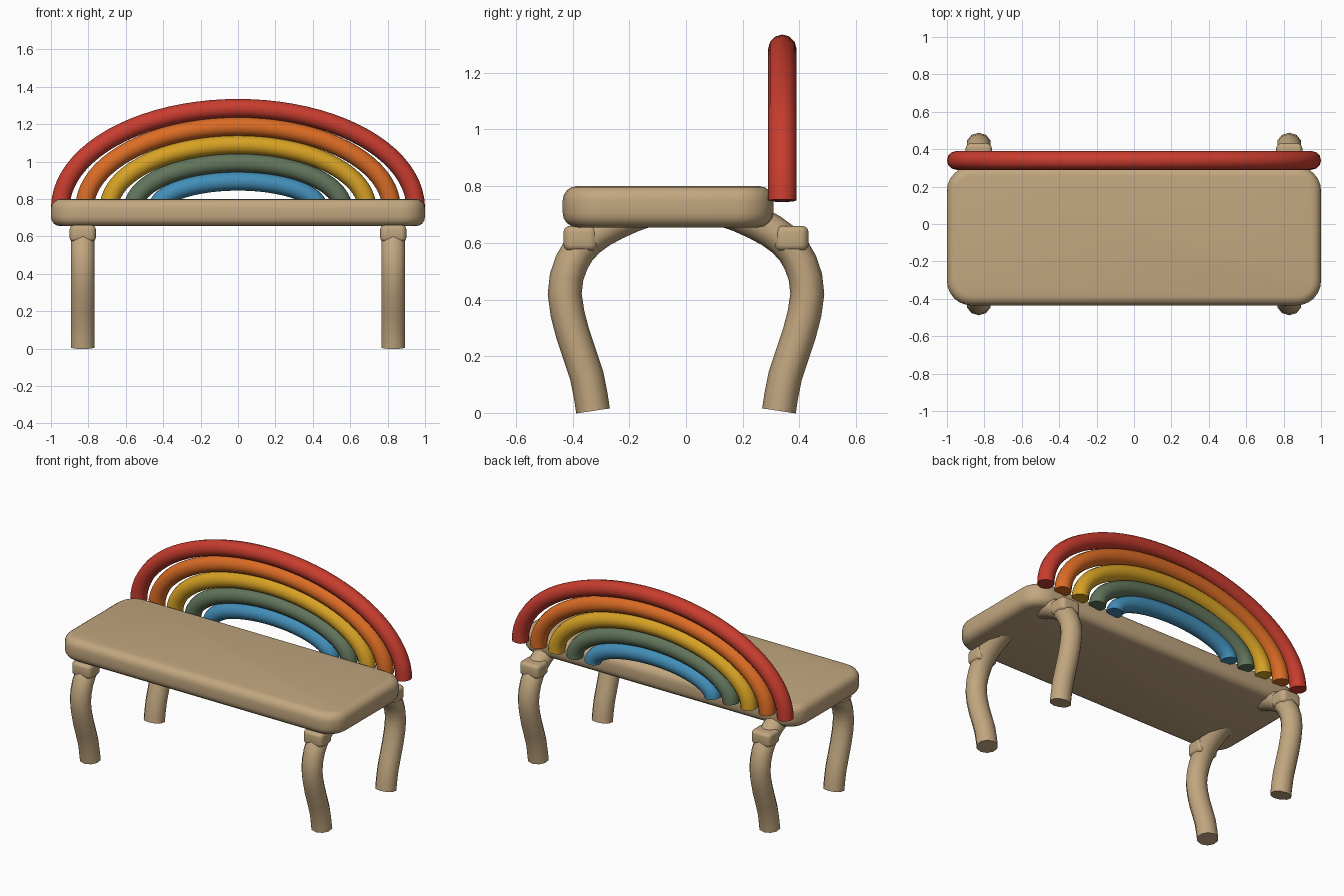
import bpy, bmesh, math
from mathutils import Vector

cube = bpy.data.objects.get("Cube")
if cube:
    bpy.data.objects.remove(cube, do_unlink=True)


def material(name, rgb):
    m = bpy.data.materials.new(name)
    m.use_nodes = True
    m.diffuse_color = (*rgb, 1)
    m.node_tree.nodes["Principled BSDF"].inputs["Base Color"].default_value = (*rgb, 1)
    return m


def finish(name, bm, mat):
    bmesh.ops.recalc_face_normals(bm, faces=bm.faces)
    mesh = bpy.data.meshes.new(name)
    bm.to_mesh(mesh)
    bm.free()
    mesh.materials.append(mat)
    ob = bpy.data.objects.new(name, mesh)
    bpy.context.collection.objects.link(ob)
    bpy.ops.object.select_all(action='DESELECT')
    ob.select_set(True)
    bpy.context.view_layer.objects.active = ob
    bpy.ops.object.shade_smooth_by_angle(angle=math.radians(40))
    return ob


def rounded_box(name, low, high, corner, rim, mat):
    """Box with rounded upright corners, then a rounded rim."""
    low, high = Vector(low), Vector(high)
    bm = bmesh.new()
    bmesh.ops.create_cube(bm, size=1)
    for v in bm.verts:
        v.co = (low + high) / 2 + v.co * (high - low)
    upright = [e for e in bm.edges if abs(e.verts[0].co.z - e.verts[1].co.z) > 0.01]
    bmesh.ops.bevel(bm, geom=upright, offset=corner, segments=6, profile=0.5, affect='EDGES')
    rims = [e for e in bm.edges if e.calc_face_angle(0) > 1]
    bmesh.ops.bevel(bm, geom=rims, offset=rim, segments=4, profile=0.5, affect='EDGES')
    return finish(name, bm, mat)


def tube(name, path, side, in_plane, across, sides, mat):
    """Sweep an elliptical section along a flat path; side is the plane's normal."""
    bm = bmesh.new()
    rings = []
    for i, p in enumerate(path):
        tangent = (path[min(i + 1, len(path) - 1)] - path[max(i - 1, 0)]).normalized()
        normal = tangent.cross(side)
        ring = []
        for k in range(sides):
            a = math.tau * k / sides
            ring.append(bm.verts.new(p + normal * in_plane * math.cos(a) + side * across * math.sin(a)))
        rings.append(ring)
    for r, s in zip(rings, rings[1:]):
        for k in range(sides):
            n = (k + 1) % sides
            bm.faces.new((r[k], r[n], s[n], s[k]))
    bm.faces.new(rings[0])
    bm.faces.new(rings[-1])
    return finish(name, bm, mat)


def smooth_path(pts, steps):
    """Catmull-Rom curve through the points."""
    out = []
    for i in range(len(pts) - 1):
        a, b, c, d = (pts[min(max(i + j, 0), len(pts) - 1)] for j in (-1, 0, 1, 2))
        for s in range(steps):
            t = s / steps
            out.append(0.5 * (2 * b + (c - a) * t + (2 * a - 5 * b + 4 * c - d) * t ** 2
                              + (3 * b - a - 3 * c + d) * t ** 3))
    return out + [pts[-1]]


wood = material("light wood", (0.54, 0.385, 0.215))

# Seat
rounded_box("seat", (-1, -0.435, 0.655), (1, 0.308, 0.8), 0.13, 0.05, wood)

# Curved leg arches, each running from front foot to back foot beneath the seat
half = [(0.328, 0.007), (0.35, 0.13), (0.4, 0.28), (0.428, 0.42), (0.404, 0.53),
        (0.345, 0.61), (0.25, 0.67), (0.125, 0.72)]
profile = half + [(0, 0.741)] + [(-y, z) for y, z in reversed(half)]
for label, x in (("left", 0.83), ("right", -0.83)):
    path = smooth_path([Vector((x, y, z)) for y, z in profile], 2)
    tube(label + "_leg_arch", path, Vector((1, 0, 0)), 0.06, 0.066, 10, wood)
    # Rounded blocks where the legs meet the seat
    for end, y in (("front", -0.372), ("back", 0.372)):
        rounded_box(f"{end}_{label}_leg_block", (x - 0.07, y - 0.06, 0.572),
                    (x + 0.07, y + 0.06, 0.66), 0.03, 0.022, wood)

# Backrest: five nested half-ellipse tubes
bands = [("red", (0.58, 0.046, 0.028)), ("orange", (0.71, 0.15, 0.018)),
         ("yellow", (0.68, 0.36, 0.018)), ("green", (0.12, 0.175, 0.105)),
         ("blue", (0.055, 0.27, 0.48))]
for i, (colour, rgb) in enumerate(bands):
    wide, tall = 0.95 - 0.13 * i, 0.535 - 0.0975 * i
    arc = [Vector((wide * math.cos(math.pi * t / 40), 0.34, 0.75 + tall * math.sin(math.pi * t / 40)))
           for t in range(41)]
    tube(colour + "_back_arch", arc, Vector((0, 1, 0)), 0.05, 0.05, 12, material(colour, rgb))
